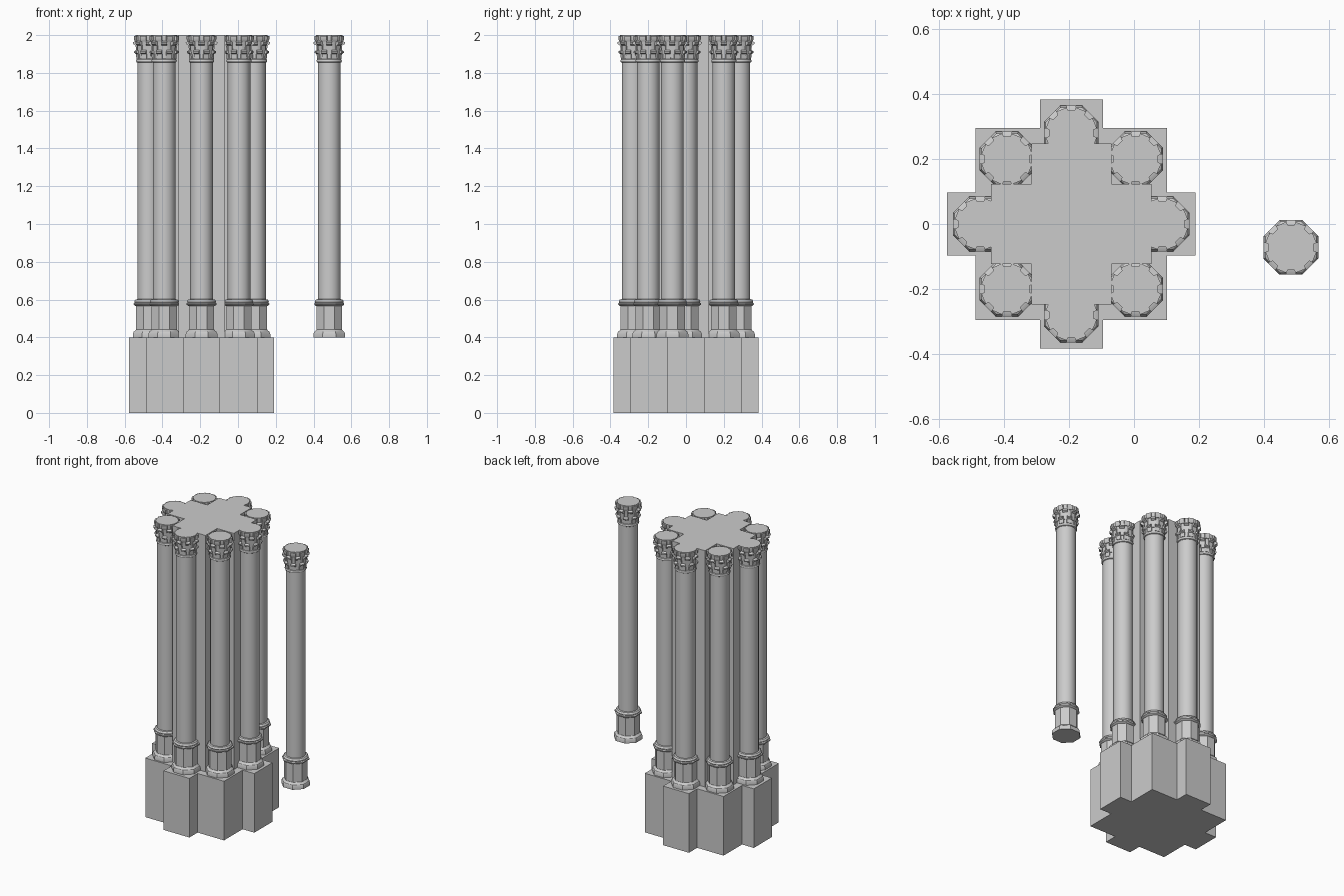
import bpy, bmesh, math
from mathutils import Matrix, Vector

if "Cube" in bpy.data.objects:
    bpy.data.objects.remove(bpy.data.objects["Cube"])

CX = -0.193  # centre of the clustered pier


def finish(bm, name, loc, smooth=False):
    bmesh.ops.recalc_face_normals(bm, faces=bm.faces)
    me = bpy.data.meshes.new(name)
    bm.to_mesh(me)
    bm.free()
    ob = bpy.data.objects.new(name, me)
    bpy.context.collection.objects.link(ob)
    ob.location = loc
    if smooth:
        bpy.ops.object.select_all(action='DESELECT')
        ob.select_set(True)
        bpy.context.view_layer.objects.active = ob
        bpy.ops.object.shade_smooth_by_angle(angle=math.radians(30))
    return ob


def loft(bm, rings):
    # closed skin through equal-length loops
    loops = [[bm.verts.new(p) for p in ring] for ring in rings]
    n = len(loops[0])
    for a, b in zip(loops, loops[1:]):
        for i in range(n):
            j = (i + 1) % n
            bm.faces.new((a[i], a[j], b[j], b[i]))
    bm.faces.new(loops[0][::-1])
    bm.faces.new(loops[-1])


def lathe(bm, profile, sides):
    # profile radii are measured to the flats
    k = 1 / math.cos(math.pi / sides)
    angles = [2 * math.pi * (i + 0.5) / sides for i in range(sides)]
    loft(bm, [[(r * k * math.cos(a), r * k * math.sin(a), z) for a in angles]
              for r, z in profile])


def leaves(bm, profile, width, offset):
    # eight side profiles extruded sideways around the capital
    for i in range(8):
        rot = Matrix.Rotation(math.tau * (i + offset) / 8, 3, 'Z')
        loft(bm, [[rot @ Vector((r, y, z)) for r, z in profile]
                  for y in (-width / 2, width / 2)])


def prism(name, quarter, z0, z1):
    pts = []
    for q in range(4):
        for x, y in quarter:
            pts.append((x, y))
        quarter = [(-y, x) for x, y in quarter]
    bm = bmesh.new()
    loft(bm, [[(x, y, z) for x, y in pts] for z in (z0, z1)])
    return finish(bm, name, (CX, 0, 0))


# stepped plinth and cross-shaped core
prism("plinth", [(.383, -.097), (.383, .097), (.295, .097), (.295, .295), (.097, .295)], 0, 0.4)
prism("pier_core", [(.2475, -.123), (.2475, .123), (.123, .123)], 0.4, 2.0)

bm = bmesh.new()
# octagonal pedestal with flared foot and cap
lathe(bm, [(.084, .4), (.084, .418), (.079, .43), (.071, .436), (.067, .442), (.067, .565),
           (.073, .568), (.079, .573), (.079, .58), (.073, .584)], 8)
# round base moulding, shaft and neck ring
lathe(bm, [(.073, .582), (.076, .587), (.075, .594), (.070, .6), (.060, .602), (.060, 1.854),
           (.065, 1.857), (.067, 1.864), (.065, 1.871), (.060, 1.875)], 16)
# capital bell
lathe(bm, [(.060, 1.87), (.061, 1.91), (.065, 1.96), (.069, 1.975), (.069, 2.0)], 16)
# two tiers of curling leaves and the top blocks
leaves(bm, [(.055, 1.874), (.064, 1.874), (.066, 1.9), (.077, 1.906), (.077, 1.914),
            (.068, 1.92), (.055, 1.92)], .030, 0.5)
leaves(bm, [(.055, 1.9), (.065, 1.9), (.069, 1.945), (.083, 1.953), (.084, 1.962),
            (.072, 1.968), (.055, 1.968)], .030, 0)
leaves(bm, [(.055, 1.965), (.071, 1.965), (.078, 1.978), (.078, 1.996), (.055, 1.996)], .034, 0.5)
column = finish(bm, "free_column", (0.483, -0.072, 0), True)

# eight columns around the pier: four on corners, four engaged on the arms
spots = [(sx * .198, sy * .2) for sx in (-1, 1) for sy in (-1, 1)]
spots += [(.28, 0), (-.28, 0), (0, .28), (0, -.28)]
for i, (x, y) in enumerate(spots):
    ob = bpy.data.objects.new("corner_column" if i < 4 else "arm_column", column.data)
    ob.location = (CX + x, y, 0)
    bpy.context.collection.objects.link(ob)
